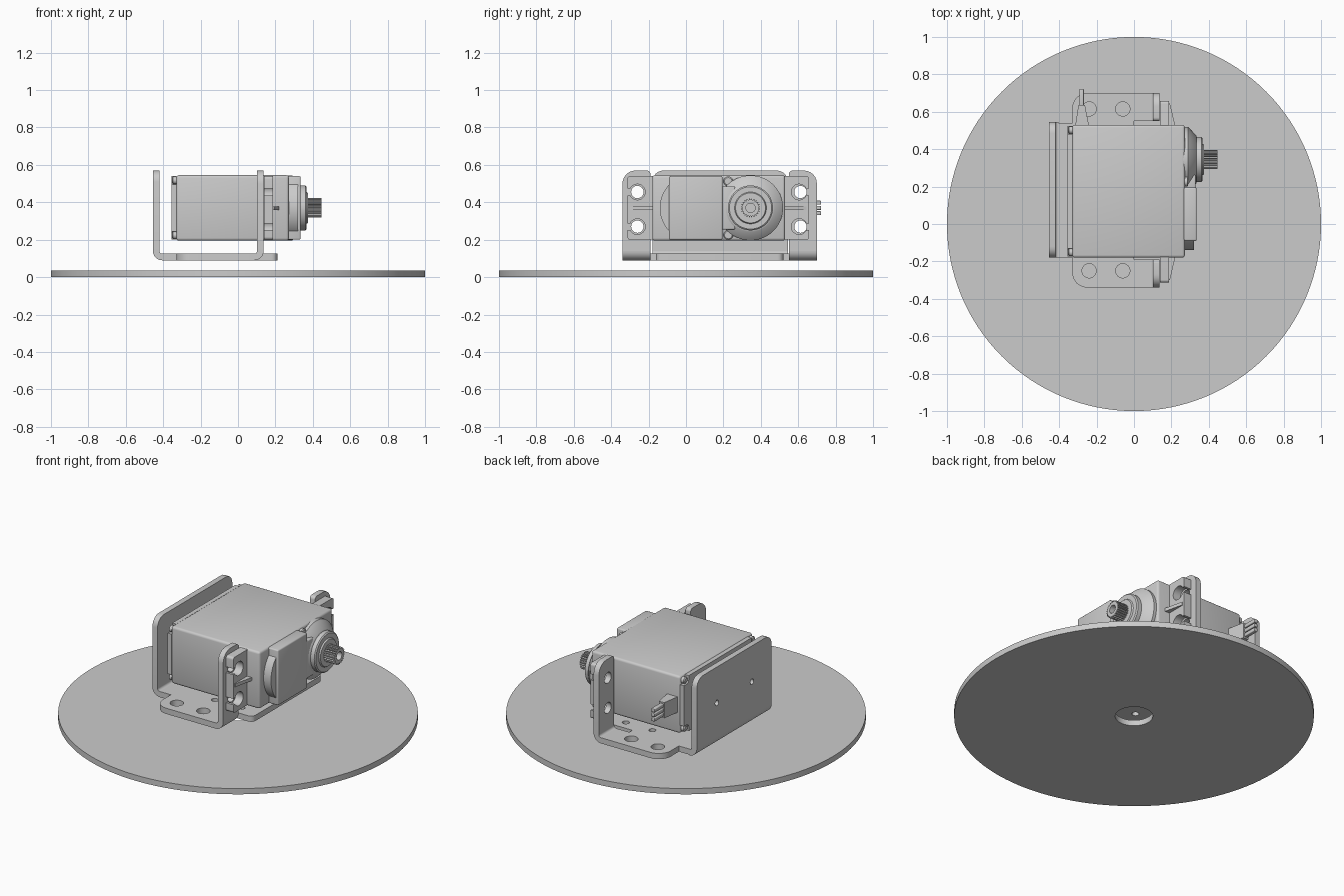
import bpy, bmesh
from math import sin, cos, pi, asin
from mathutils import Matrix, Vector

if "Cube" in bpy.data.objects:
    bpy.data.objects.remove(bpy.data.objects["Cube"])

AXES = {'Z': ((1, 0, 0), (0, 1, 0), (0, 0, 1)),    # outline in x, y
        'X': ((0, 1, 0), (0, 0, 1), (1, 0, 0)),    # outline in y, z
        'Y': ((1, 0, 0), (0, 0, 1), (0, -1, 0))}   # outline in x, z
YC = 0.18     # symmetry line of the bracket
ZC = 0.37     # height of the motor axis


def finish(ob, angle=0.6):
    bpy.ops.object.select_all(action='DESELECT')
    ob.select_set(True)
    bpy.context.view_layer.objects.active = ob
    bpy.ops.object.shade_smooth_by_angle(angle=angle)
    return ob


def from_bmesh(name, bm):
    me = bpy.data.meshes.new(name)
    bmesh.ops.recalc_face_normals(bm, faces=bm.faces)
    bm.to_mesh(me)
    bm.free()
    ob = bpy.data.objects.new(name, me)
    bpy.context.collection.objects.link(ob)
    return finish(ob)


def circle(a, b, r, n=32, start=0.0, end=2 * pi):
    full = abs(end - start - 2 * pi) < 1e-6
    d = n if full else n - 1
    return [(a + r * cos(start + (end - start) * i / d),
             b + r * sin(start + (end - start) * i / d)) for i in range(n)]


def fillet(pts, n=7):
    """Round the corners of an outline given as (a, b) or (a, b, radius)."""
    out = []
    for i, p in enumerate(pts):
        v = Vector(p[:2])
        if len(p) < 3:
            out.append(tuple(v))
            continue
        d1 = (Vector(pts[i - 1][:2]) - v).normalized() * p[2]
        d2 = (Vector(pts[(i + 1) % len(pts)][:2]) - v).normalized() * p[2]
        c = v + d1 + d2
        for k in range(n):
            t = pi / 2 * k / (n - 1)
            out.append(tuple(c - d2 * cos(t) - d1 * sin(t)))
    return out


def plate(name, outline, axis, lo, hi, holes=()):
    """Extrude an outline with holes between lo and hi along an axis."""
    cu = bpy.data.curves.new(name, 'CURVE')
    cu.dimensions, cu.fill_mode, cu.extrude = '2D', 'BOTH', (hi - lo) / 2
    for loop in [fillet(outline)] + list(holes):
        sp = cu.splines.new('POLY')
        sp.points.add(len(loop) - 1)
        for pt, (a, b) in zip(sp.points, loop):
            pt.co = (a, b, 0, 1)
        sp.use_cyclic_u = True
    tmp = bpy.data.objects.new(name + "_outline", cu)
    bpy.context.collection.objects.link(tmp)
    me = bpy.data.meshes.new_from_object(tmp.evaluated_get(bpy.context.evaluated_depsgraph_get()))
    bpy.data.objects.remove(tmp)
    u, v, w = (Vector(c) for c in AXES[axis])
    rot = Matrix((u, v, w)).transposed().to_4x4()
    mid = Vector({'X': (1, 0, 0), 'Y': (0, 1, 0), 'Z': (0, 0, 1)}[axis]) * (lo + hi) / 2
    bm = bmesh.new()
    bm.from_mesh(me)
    bpy.data.meshes.remove(me)
    bm.transform(Matrix.Translation(mid) @ rot)
    bmesh.ops.remove_doubles(bm, verts=bm.verts, dist=1e-5)
    return from_bmesh(name, bm)


def box(name, x, y, z, bevel=0.0):
    bm = bmesh.new()
    bmesh.ops.create_cube(bm, size=1)
    for v in bm.verts:
        v.co = [(r[0] + r[1]) / 2 + c * (r[1] - r[0]) for c, r in zip(v.co, (x, y, z))]
    if bevel:
        bmesh.ops.bevel(bm, geom=bm.edges[:], offset=bevel, segments=3, profile=0.5, affect='EDGES')
    return from_bmesh(name, bm)


def lathe_x(name, profile, y, z, n=48):
    """Closed turned solid along x from (x, radius) pairs."""
    bm = bmesh.new()
    rings = [[bm.verts.new((x, a, b)) for a, b in circle(y, z, r, n)] for x, r in profile]
    for r0, r1 in zip(rings, rings[1:]):
        for i in range(n):
            j = (i + 1) % n
            bm.faces.new((r0[i], r0[j], r1[j], r1[i]))
    bm.faces.new(rings[0])
    bm.faces.new(rings[-1])
    return from_bmesh(name, bm)


def mirror_outline(half, c, first=0):
    """Append the half outline reflected in one coordinate about c."""
    def flip(p):
        p = list(p)
        p[first] = 2 * c - p[first]
        return tuple(p)
    return half + [flip(p) for p in reversed(half)]


# Turntable disc with centre bore
plate("base_disc", circle(0, 0, 1, 128), 'Z', 0, 0.035, [circle(0, 0, 0.105, 48)])

# Bracket floor: side wings, relief slits and front tongue
half = [(-.405, -.18), (-.33, -.18), (-.33, -.34, .08), (.087, -.34), (.087, -.19),
        (0, -.19), (0, -.16), (.21, -.16, .03)]
holes = [circle(x, y, .038) for x in (-.24, -.06) for y in (-.25, .615)]
holes += [circle(x, y, .02, 20) for x in (-.09, .09) for y in (-.095, .455)]
holes.append(circle(0, 0, .014, 16))
plate("bracket_floor", mirror_outline(half, YC, 1), 'Z', .09, .125, holes)

# Bracket back wall and its bend
plate("bracket_back", [(-.18, .14), (.545, .14), (.545, .57, .06), (-.18, .57, .06)],
      'X', -.455, -.42, [circle(y, .35, .017, 20) for y in (.01, .35)])
bend = circle(-.405, .14, .05, 10, pi, 1.5 * pi) + circle(-.405, .14, .015, 10, pi, 1.5 * pi)[::-1]
plate("bracket_back_bend", bend, 'Y', -.18, .545)

# Bracket ears holding the motor lugs, with bends
bend = circle(.087, .14, .05, 10, -pi / 2, 0) + circle(.087, .14, .015, 10, -pi / 2, 0)[::-1]
for side, y0, y1, hy in (("front", -.34, -.19, -.26), ("rear", .70, .55, .612)):
    plate("bracket_ear_" + side, [(y0, .14), (y1, .14), (y1, .57, .02), (y0, .57, .07)],
          'X', .102, .137, [circle(hy, z, .033) for z in (.27, .455)])
    plate("bracket_ear_bend_" + side, bend, 'Y', min(y0, y1), max(y0, y1))

# Motor case
box("motor_case", (-.33, .272), (-.18, .53), (.195, .545), .014)

# Case back cover with notched corners, and corner screws
n = .045
plate("motor_back_cover", mirror_outline(
    [(.175, .20), (-.175 + n, .20), (-.175 + n, .20 + n, .02), (-.175, .20 + n),
     (-.175, .54 - n), (-.175 + n, .54 - n, .02), (-.175 + n, .54), (.175, .54)][1:-1], .175),
    'X', -.355, -.328)
for i, (y, z) in enumerate([(y, z) for y in (-.152, .502) for z in (.223, .517)]):
    lathe_x("back_screw_%d" % i, [(-.33, .02), (-.347, .02), (-.352, .013)], y, z, 20)

# Mounting lugs with open keyhole slots
half = [(.17, .20), (-.313, .20, .015)]
for z in (.27, .455):
    a = asin(.018 / .042)
    half.append((-.313, z - .018))
    half += circle(-.26, z, .042, 26, -pi + a, pi - a)
    half.append((-.313, z + .018))
half += [(-.313, .54, .015), (.17, .54)]
plate("motor_lugs", mirror_outline(half[1:-1], .1725), 'X', .138, .188)
for side, y0, y1 in (("front", -.17, -.30), ("rear", .52, .645)):
    plate("lug_rib_" + side, [(.185, y0), (.222, y0), (.192, y1), (.185, y1)], 'Z', .358, .378)

# Raised gear cover with rounded end, step and panel
plate("gear_cover_end", [(.1, .245), (.1, .495)] + circle(.04, ZC, .18, 24, pi - .76, pi + .76),
      'X', .26, .322)
box("gear_cover", (.26, .335), (-.09, .195), (.2, .54), .008)
box("gear_cover_bridge", (.26, .329), (.18, .262), (.255, .485), .006)

# Output hub: cone, collar and washer
lathe_x("output_hub", [(.26, .174), (.29, .174), (.333, .128), (.335, .12), (.36, .12), (.366, .113),
                       (.366, .085), (.374, .08), (.374, .04)], .345, ZC, 64)

# Front case screws
for i, z in enumerate((.225, .512)):
    lathe_x("front_screw_%d" % i, [(.26, .026), (.285, .026), (.29, .02)], .226, z, 20)

# Toothed output shaft with screw bore
teeth = [(.345 + r * cos(a), ZC + r * sin(a)) for k in range(24)
         for r, a in ((.044, (k - .2) * pi / 12), (.044, (k + .2) * pi / 12),
                      (.052, (k + .35) * pi / 12), (.052, (k + .65) * pi / 12))]
plate("output_shaft", teeth, 'X', .37, .446, [circle(.345, ZC, .025, 24)])

# Cable strain relief and three wires
plate("cable_relief", [(-.315, .52), (-.24, .52), (-.262, .635), (-.297, .635)], 'Z', .322, .418)
for i in range(3):
    z = .342 + i * .028
    box("cable_wire_%d" % i, (-.292, -.268), (.62, .722), (z - .011, z + .011), .004)
